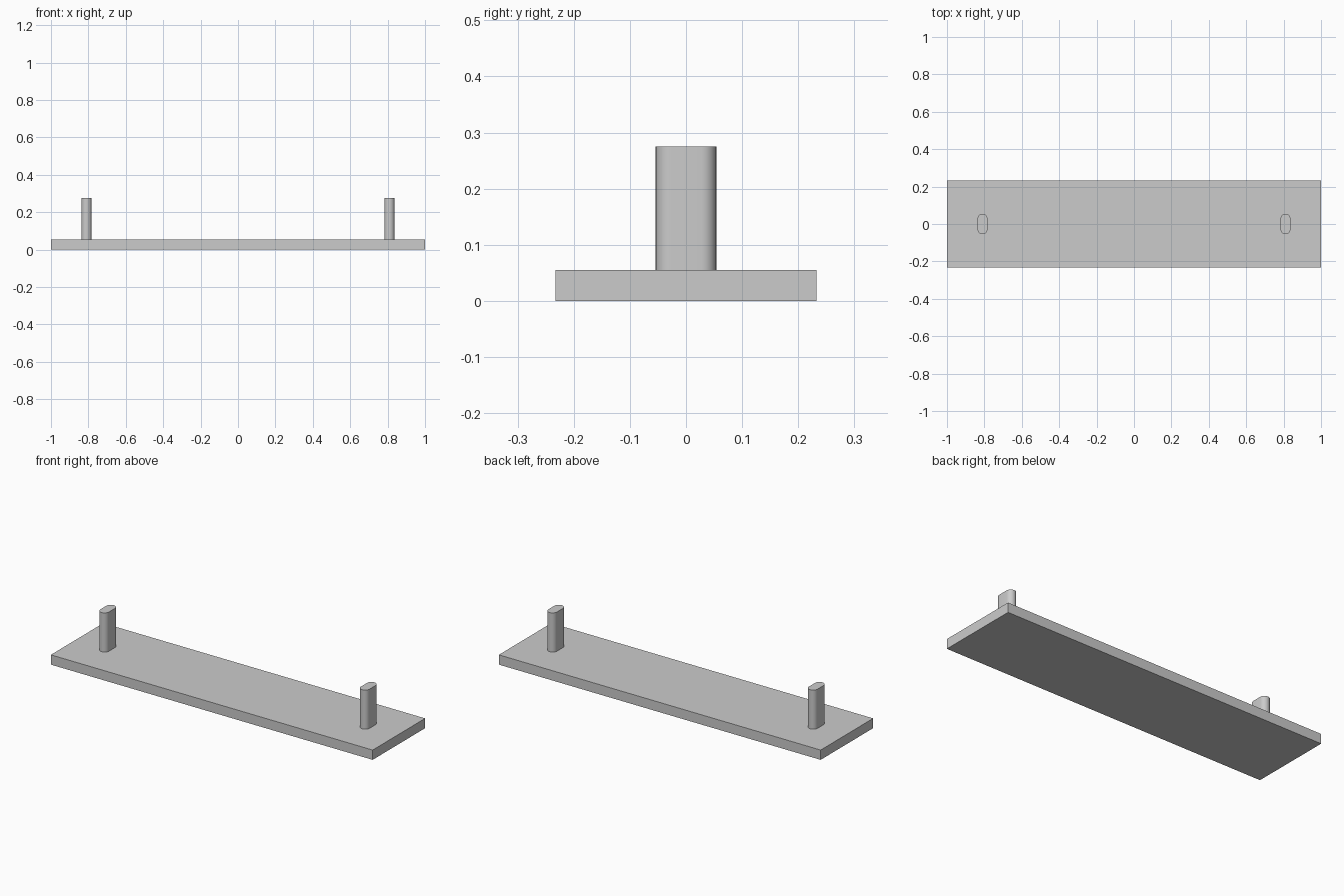
import bpy, bmesh
from math import sin, cos, pi, radians

cube = bpy.data.objects.get("Cube")
if cube:
    bpy.data.objects.remove(cube, do_unlink=True)

LENGTH, DEPTH, THICK = 2.0, 0.466, 0.055
POST_X, POST_R, POST_HALF, POST_TOP = 0.81, 0.027, 0.054, 0.275
ARC_STEPS = 16

grey = bpy.data.materials.new("plain grey")
grey.use_nodes = True
colour = (0.6, 0.6, 0.6, 1)
grey.diffuse_color = colour
grey.node_tree.nodes["Principled BSDF"].inputs["Base Color"].default_value = colour


def extruded(name, outline, x, bottom, top):
    """Closed prism raised from a flat outline."""
    bm = bmesh.new()
    base = bm.faces.new([bm.verts.new((px, py, bottom)) for px, py in outline])
    result = bmesh.ops.extrude_face_region(bm, geom=[base], use_keep_orig=True)
    verts = [g for g in result["geom"] if isinstance(g, bmesh.types.BMVert)]
    bmesh.ops.translate(bm, vec=(0, 0, top - bottom), verts=verts)
    bmesh.ops.recalc_face_normals(bm, faces=bm.faces)
    mesh = bpy.data.meshes.new(name)
    bm.to_mesh(mesh)
    bm.free()
    mesh.materials.append(grey)
    obj = bpy.data.objects.new(name, mesh)
    obj.location.x = x
    bpy.context.collection.objects.link(obj)
    return obj


# Flat board
hx, hy = LENGTH / 2, DEPTH / 2
extruded("board", [(-hx, -hy), (hx, -hy), (hx, hy), (-hx, hy)], 0, 0, THICK)

# Upright posts with a round-ended slot section
slot = []
for side in (1, -1):
    for i in range(ARC_STEPS + 1):
        a = pi * i / ARC_STEPS
        slot.append((side * POST_R * cos(a),
                     side * (POST_HALF - POST_R + POST_R * sin(a))))

for name, side in (("left_post", 1), ("right_post", -1)):
    post = extruded(name, slot, side * POST_X, THICK, POST_TOP)
    bpy.ops.object.select_all(action="DESELECT")
    post.select_set(True)
    bpy.context.view_layer.objects.active = post
    bpy.ops.object.shade_smooth_by_angle(angle=radians(30))
